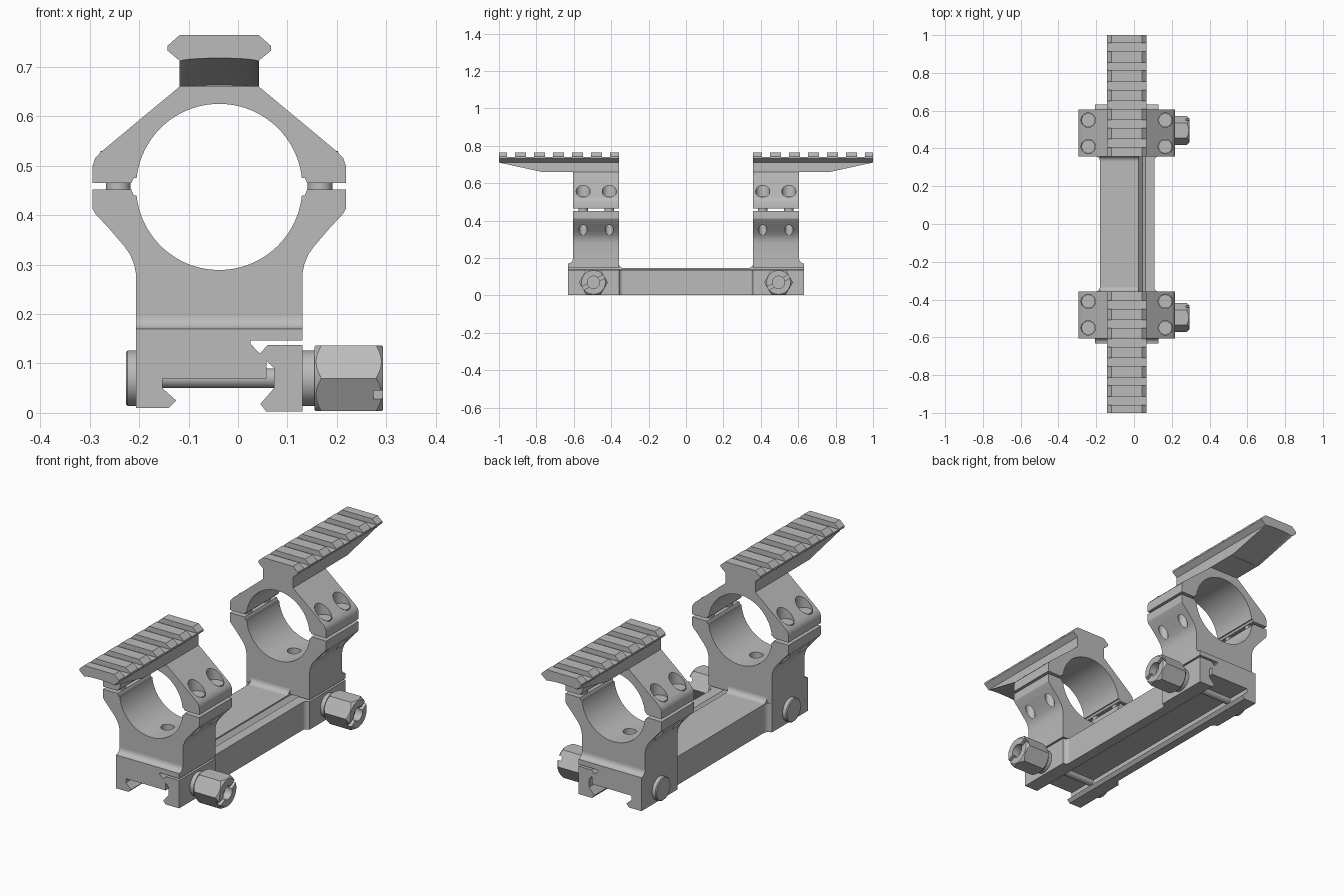
import bpy, bmesh
from math import sin, cos, pi, radians

if "Cube" in bpy.data.objects:
    bpy.data.objects.remove(bpy.data.objects["Cube"], do_unlink=True)

grey = bpy.data.materials.new("machined grey")
grey.use_nodes = True
grey.diffuse_color = (0.5, 0.5, 0.5, 1)
grey.node_tree.nodes["Principled BSDF"].inputs["Base Color"].default_value = grey.diffuse_color

CX, CZ, BORE = -0.038, 0.457, 0.168      # ring axis and radius
BOLT_Y, BOLT_Z = 0.495, 0.07             # cross bolt position
AXES = {"x": lambda u, v, t: (t, u, v),
        "y": lambda u, v, t: (u, t, v),
        "z": lambda u, v, t: (u, v, t)}


def skin(name, rings):
    """Join matching rings of points into a closed solid."""
    bm = bmesh.new()
    loops = [[bm.verts.new(p) for p in ring] for ring in rings]
    n = len(loops[0])
    for a, b in zip(loops, loops[1:]):
        for i in range(n):
            j = (i + 1) % n
            bm.faces.new((a[i], a[j], b[j], b[i]))
    bm.faces.new(loops[0])
    bm.faces.new(loops[-1])
    bmesh.ops.recalc_face_normals(bm, faces=bm.faces)
    mesh = bpy.data.meshes.new(name)
    bm.to_mesh(mesh)
    bm.free()
    mesh.materials.append(grey)
    obj = bpy.data.objects.new(name, mesh)
    bpy.context.collection.objects.link(obj)
    return obj


def prism(name, profile, t0, t1, axis="y", lift=0):
    place = AXES[axis]
    return skin(name, [[place(u, v, t0) for u, v in profile],
                       [place(u, v + lift, t1) for u, v in profile]])


def arc(cx, cy, r, a0, a1, n):
    return [(cx + r * cos(radians(a0 + (a1 - a0) * i / n)),
             cy + r * sin(radians(a0 + (a1 - a0) * i / n))) for i in range(n + 1)]


def rod(name, u, v, r, t0, t1, axis="z", n=40):
    return prism(name, arc(u, v, r, 0, 360, n)[:-1], t0, t1, axis)


def box(name, x0, x1, y0, y1, z0, z1):
    return prism(name, [(x0, z0), (x1, z0), (x1, z1), (x0, z1)], y0, y1)


def turned(name, steps, y, n=48):
    """Turned part along x from (x, radius) steps."""
    return skin(name, [[(x, y + r * cos(2 * pi * i / n), BOLT_Z + r * sin(2 * pi * i / n))
                        for i in range(n)] for x, r in steps])


def both_sides(half):
    """Close a right-hand half outline about the ring axis."""
    right = [(CX + d, z) for d, z in half]
    return right + [(CX - d, z) for d, z in reversed(half)]


def boolean(obj, cutter, operation="DIFFERENCE"):
    mod = obj.modifiers.new("cut", "BOOLEAN")
    mod.operation, mod.solver, mod.object = operation, "EXACT", cutter
    graph = bpy.context.evaluated_depsgraph_get()
    mesh = bpy.data.meshes.new_from_object(obj.evaluated_get(graph))
    obj.modifiers.clear()
    obj.data = mesh
    bpy.data.objects.remove(cutter, do_unlink=True)


def finish(obj, mirror=True):
    bpy.ops.object.select_all(action="DESELECT")
    obj.select_set(True)
    bpy.context.view_layer.objects.active = obj
    bpy.ops.object.shade_smooth_by_angle(angle=radians(28))
    if mirror:
        mod = obj.modifiers.new("other end", "MIRROR")
        mod.use_axis = (False, True, False)
        mod.use_clip = False
        mod.use_mirror_merge = False


# Upper ring half
half = [(0.08, 0.66), (0.24, 0.527), (0.251, 0.515), (0.256, 0.5),
        (0.256, 0.465), (0.178, 0.465), (0.173, 0.475)]
cap = prism("ring_cap", both_sides(half + arc(0, CZ, BORE, 6, 90, 24)[:-1]), -0.605, -0.358)

# Lower ring half
half = [(0.168, 0.2), (0.168, 0.28), (0.172, 0.3), (0.18, 0.32), (0.192, 0.337),
        (0.222, 0.372), (0.25, 0.402), (0.256, 0.412), (0.256, 0.452),
        (0.178, 0.452), (0.173, 0.44)]
saddle = prism("ring_saddle", both_sides(half + arc(0, CZ, BORE, -6, -90, 24)[:-1]), -0.605, -0.358)
boolean(saddle, rod("cutter", CX, -0.48, 0.03, 0.24, 0.4))

# Ring screws with their counterbores and lower through holes
for side in (-1, 1):
    for y in (-0.55, -0.41):
        x = CX + side * 0.204
        boolean(cap, rod("cutter", x, y, 0.038, 0.5, 0.8))
        boolean(saddle, rod("cutter", x, y, 0.022, 0.25, 0.41))
        finish(rod("ring_screw_head", x, y, 0.036, 0.49, 0.53))
        finish(rod("ring_screw_shank", x, y, 0.025, 0.43, 0.48))
finish(cap)
finish(saddle)

# Accessory rail overhanging each ring
half = [(0.08, 0.66), (0.08, 0.712), (0.105, 0.733), (0.105, 0.742), (0.08, 0.764)]
rail = prism("top_rail", both_sides(half), -1, -0.358)
wedge = [(CX - 0.2, 0.5), (CX + 0.2, 0.5), (CX + 0.2, 0.711)]
wedge += [(CX + 0.08 * cos(pi * i / 12), 0.711 + 0.007 * sin(pi * i / 12)) for i in range(13)]
wedge += [(CX - 0.2, 0.711)]
boolean(rail, prism("cutter", wedge, -1.002, -0.75, lift=-0.055))
for i in range(6):
    y = -0.935 + i * 0.1015
    boolean(rail, box("cutter", -0.3, 0.3, y - 0.022, y + 0.022, 0.74, 0.9))
finish(rail)

# Foot below each ring, with blended front and back edges
foot = [(-0.358, 0.146), (-0.632, 0.146), (-0.632, 0.17)]
foot += arc(-0.632, 0.197, 0.027, -90, 0, 6)[1:] + [(-0.605, 0.2), (-0.358, 0.2)]
finish(prism("ring_foot", foot, CX - 0.168, CX + 0.168, "x"))
blend = [(-0.358, 0.146)] + arc(-0.333, 0.171, 0.025, 180, 270, 6)
finish(prism("beam_blend", blend, -0.18, 0.025, "x"))


# Base body: dovetail channel, wide at the ends and narrow between
def body_profile(left):
    return [(left, 0.146), (left, 0.01), (-0.14, 0.01), (-0.125, 0.025), (-0.153, 0.05),
            (-0.153, 0.07), (0.058, 0.07), (0.058, 0.106), (0.044, 0.12), (0.025, 0.14),
            (0.025, 0.146)]


finish(prism("base_end", body_profile(-0.206), -0.632, -0.358))
finish(prism("base_beam", body_profile(-0.18), -0.358, 0.358), mirror=False)
corner = [(-0.18, -0.358)] + arc(-0.206, -0.332, 0.026, -90, 0, 6)
finish(prism("base_corner", corner, 0.01, 0.146, "z"))


# Clamp jaw
def jaw_profile(right):
    return [(0.06, 0.137), (0.044, 0.12), (0.073, 0.09), (0.073, 0.05), (0.045, 0.018),
            (0.057, 0.003), (right, 0.003), (right, 0.137)]


finish(prism("jaw_end", jaw_profile(0.13), -0.632, -0.358))
finish(prism("jaw_beam", jaw_profile(0.108), -0.358, 0.358), mirror=False)
corner = [(0.108, -0.358)] + arc(0.13, -0.336, 0.022, 180, 270, 6)
corner = [(0.108, -0.358), (0.13, -0.358)] + list(reversed(arc(0.13, -0.336, 0.022, 180, 270, 6)))[1:]
finish(prism("jaw_corner", corner, 0.003, 0.137, "z"))

# Cross bolts, heads and slotted hex nuts
for y in (-BOLT_Y, BOLT_Y):
    finish(rod("cross_bolt", y, BOLT_Z, 0.02, -0.2, 0.2, "x"), mirror=False)
    finish(turned("bolt_head", [(-0.2, 0.056), (-0.223, 0.056), (-0.227, 0.052)], y), mirror=False)
    finish(turned("nut_collar", [(0.125, 0.056), (0.16, 0.056)], y), mirror=False)
    nut = rod("hex_nut", y, BOLT_Z, 0.077, 0.155, 0.293, "x", n=6)
    boolean(nut, turned("cutter", [(0.154, 0.063), (0.172, 0.08), (0.276, 0.08), (0.294, 0.063)], y),
            "INTERSECT")
    boolean(nut, rod("cutter", y, BOLT_Z, 0.033, 0.255, 0.32, "x"))
    tilt = radians(30)
    slot = [(y + a * cos(tilt) - b * sin(tilt), BOLT_Z + a * sin(tilt) + b * cos(tilt))
            for a, b in ((-0.1, -0.01), (0.1, -0.01), (0.1, 0.01), (-0.1, 0.01))]
    boolean(nut, prism("cutter", slot, 0.274, 0.32, "x"))
    finish(nut, mirror=False)
